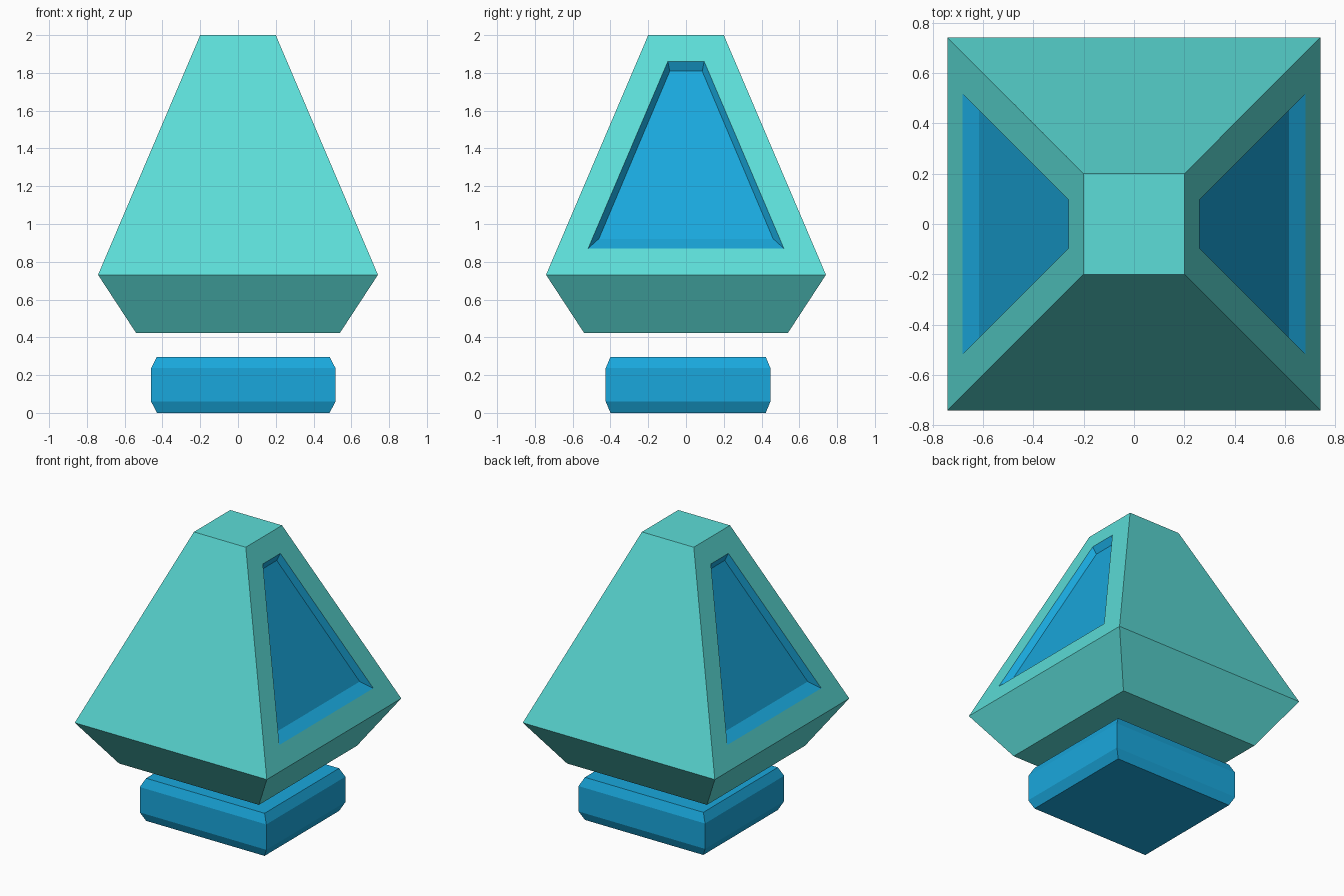
import bpy, bmesh
from mathutils import Matrix, Vector

if "Cube" in bpy.data.objects:
    bpy.data.objects.remove(bpy.data.objects["Cube"])


def material(name, color):
    mat = bpy.data.materials.new(name)
    mat.diffuse_color = (*color, 1)
    mat.use_nodes = True
    mat.node_tree.nodes["Principled BSDF"].inputs["Base Color"].default_value = mat.diffuse_color
    return mat


TEAL = material("teal", (0.107, 0.723, 0.686))
BLUE = material("blue", (0.010, 0.390, 0.720))


def stack(levels, cx=0, cy=0):
    """Closed solid lofted through rectangles (half_x, half_y, z)."""
    bm = bmesh.new()
    rings = [[bm.verts.new((cx + sx * hx, cy + sy * hy, z))
              for sx, sy in ((-1, -1), (1, -1), (1, 1), (-1, 1))]
             for hx, hy, z in levels]
    for low, high in zip(rings, rings[1:]):
        for i in range(4):
            j = (i + 1) % 4
            bm.faces.new((low[i], low[j], high[j], high[i]))
    bm.faces.new(rings[0][::-1])
    bm.faces.new(rings[-1])
    bm.normal_update()
    return bm


def finish(bm, name, *mats):
    mesh = bpy.data.meshes.new(name)
    bm.to_mesh(mesh)
    bm.free()
    obj = bpy.data.objects.new(name, mesh)
    for mat in mats:
        mesh.materials.append(mat)
    bpy.context.collection.objects.link(obj)


# Faceted body: flared underside and tapering upper part
body = stack([(0.54, 0.54, 0.424), (0.741, 0.741, 0.731), (0.2, 0.2, 2.0)])

# Recessed blue panel on the left and right slopes
slopes = [f for f in body.faces
          if abs(f.normal.x) > 0.5 and f.calc_center_median().z > 0.8]
for face in slopes:
    side = 1 if face.normal.x > 0 else -1
    bmesh.ops.inset_individual(body, faces=[face], thickness=0.152,
                               use_even_offset=True)
    floor = bmesh.ops.extrude_discrete_faces(body, faces=[face])["faces"][0]
    center = floor.calc_center_bounds()
    bmesh.ops.scale(body, vec=(0.895, 0.89, 0.897), verts=floor.verts,
                    space=Matrix.Translation(-center))
    bmesh.ops.translate(body, vec=Vector((-0.043 * side, 0, 0)),
                        verts=floor.verts)
    floor.material_index = 1
    for edge in floor.edges:
        for wall in edge.link_faces:
            wall.material_index = 1
finish(body, "body", TEAL, BLUE)

# Floating foot block with chamfered top and bottom rims
foot = stack([(0.457, 0.411, 0), (0.488, 0.436, 0.06),
              (0.488, 0.436, 0.237), (0.457, 0.411, 0.297)], 0.028, 0.011)
finish(foot, "foot", BLUE)
